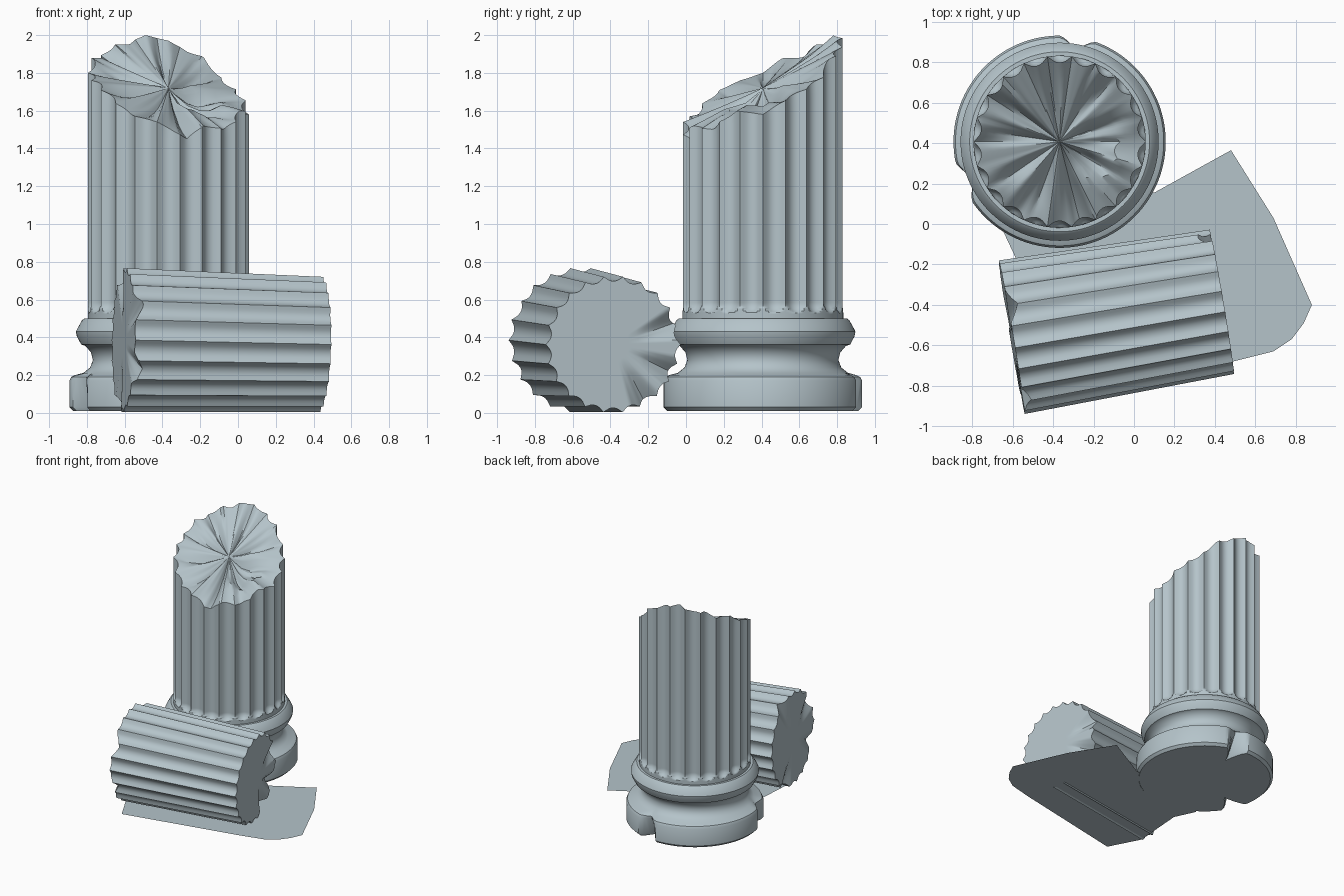
import bpy, bmesh
from math import sin, cos, pi, tau, radians
from mathutils import Vector, Matrix

cube = bpy.data.objects.get("Cube")
if cube:
    bpy.data.objects.remove(cube, do_unlink=True)

stone = bpy.data.materials.new("blue_grey_stone")
stone.use_nodes = True
stone.diffuse_color = (0.46, 0.55, 0.59, 1)
bsdf = stone.node_tree.nodes["Principled BSDF"]
bsdf.inputs["Base Color"].default_value = stone.diffuse_color
bsdf.inputs["Roughness"].default_value = 0.8

FLUTES = 22
STEPS = FLUTES * 8


def finish(name, bm, matrix, angle=35):
    bmesh.ops.recalc_face_normals(bm, faces=bm.faces)
    mesh = bpy.data.meshes.new(name)
    bm.to_mesh(mesh)
    bm.free()
    mesh.materials.append(stone)
    obj = bpy.data.objects.new(name, mesh)
    obj.matrix_world = matrix
    bpy.context.collection.objects.link(obj)
    bpy.ops.object.select_all(action='DESELECT')
    obj.select_set(True)
    bpy.context.view_layer.objects.active = obj
    bpy.ops.object.shade_smooth_by_angle(angle=radians(angle))
    return obj


def skin(name, rings, first, last, matrix):
    """Bridge closed rings of points and fan both ends to a pole."""
    bm = bmesh.new()
    loops = [[bm.verts.new(p) for p in ring] for ring in rings]
    n = len(loops[0])
    for a, b in zip(loops, loops[1:]):
        for i in range(n):
            j = (i + 1) % n
            bm.faces.new((a[i], a[j], b[j], b[i]))
    for pole, ring in ((first, loops[0]), (last, loops[-1])):
        tip = bm.verts.new(pole)
        for i in range(n):
            bm.faces.new((tip, ring[i], ring[(i + 1) % n]))
    return finish(name, bm, matrix)


def wedge(theta, centre, width):
    """1 at the centre angle (degrees), falling straight to 0 at the width."""
    off = (theta - radians(centre) + pi) % tau - pi
    return max(0.0, 1 - abs(off) / radians(width))


def fluted(name, radius, depth, bottom, top, rows, matrix, stop=None):
    """Fluted drum: radius(s), end heights bottom/top(theta, t), optional flute stop height."""
    angles = [tau * i / STEPS for i in range(STEPS)]

    def groove(theta, z):
        x = ((theta * FLUTES / tau) % 1 - 0.5) / 0.44
        y = max(0.0, (stop - z) / 0.055) if stop else 0
        return depth * max(0.0, 1 - x * x - y * y) ** 0.7

    def point(theta, s, t=1.0):
        z = bottom(theta, t) * (1 - s) + top(theta, t) * s
        r = (radius(s) - groove(theta, z)) * t
        return (r * cos(theta), r * sin(theta), z)

    insets = (0.1, 0.25, 0.4, 0.55, 0.7, 0.83, 0.94)
    rings = [[point(a, 0, t) for a in angles] for t in insets]
    rings += [[point(a, s) for a in angles] for s in rows]
    rings += [[point(a, 1, t) for a in angles] for t in reversed(insets)]
    return skin(name, rings, (0, 0, bottom(0, 0)), (0, 0, top(0, 0)), matrix)


# Moulded column base with two chipped wedges in the plinth
column_place = Matrix.Translation((-0.368, 0.407, 0))
PROFILE = [(0.3, 0.01), (0.505, 0.01), (0.525, 0.03), (0.525, 0.17), (0.515, 0.19),
           (0.495, 0.2), (0.45, 0.212), (0.415, 0.24), (0.4, 0.28), (0.41, 0.32),
           (0.44, 0.355), (0.462, 0.362), (0.485, 0.405), (0.49, 0.43), (0.483, 0.445),
           (0.458, 0.49), (0.445, 0.5), (0.3, 0.5)]


def chipped(r, z, theta):
    if z > 0.2 or r < 0.4:
        return r
    chip = wedge(theta, 80, 9) + wedge(theta, 203, 11)
    return r - chip * (0.19 - 0.75 * z)


base_rings = [[(chipped(r, z, a) * cos(a), chipped(r, z, a) * sin(a), z)
               for a in (tau * i / 144 for i in range(144))] for r, z in PROFILE]
skin("column_base", base_rings, (0, 0, 0.01), (0, 0, 0.5), column_place)

# Broken rim heights by angle in degrees, counter-clockwise from +x
RIM = [(0, 1.58), (22, 1.68), (35, 1.72), (50, 1.78), (62, 1.88), (75, 1.91), (90, 1.97),
       (108, 2.0), (122, 1.95), (135, 1.95), (150, 1.88), (165, 1.88), (180, 1.8),
       (205, 1.74), (225, 1.66), (240, 1.58), (262, 1.54), (284, 1.45), (296, 1.52),
       (318, 1.5), (340, 1.6), (360, 1.58)]


def rim(theta):
    deg = (theta * 360 / tau) % 360
    for (a, za), (b, zb) in zip(RIM, RIM[1:]):
        if a <= deg <= b:
            return za + (zb - za) * (deg - a) / (b - a)
    return RIM[0][1]


def broken_top(theta, t):
    z = 1.72 + (rim(theta) - 1.72) * t
    # radial fracture creases, deepest midway to the rim
    crease = sum(wedge(theta, c, 13) for c in (20, 57, 100, 143, 172, 215, 250, 284, 330))
    z -= 0.05 * crease * sin(pi * t)
    # hollow beside the centre
    dx, dy = t * cos(theta) - 0.35, t * sin(theta) + 0.1
    return z - 0.07 * max(0.0, 1 - (dx * dx + dy * dy) / 0.12)


# Standing shaft, its flutes ending in round stops above the base
shaft_rows = [0.004 * i for i in range(26)] + [0.2, 0.4, 0.6, 0.8, 0.94, 1]
fluted("standing_shaft", lambda s: 0.426, 0.034, lambda a, t: 0.5, broken_top,
       shaft_rows, column_place, stop=0.585)

# Fallen drum lying on its side, slightly tapered, with chipped ends
left_end, right_end = Vector((-0.605, -0.56, 0.385)), Vector((0.435, -0.385, 0.362))
axis = right_end - left_end
side = Vector((0, 0, 1)).cross(axis).normalized()
rise = axis.normalized().cross(side)
drum_place = Matrix((side, rise, axis.normalized())).transposed().to_4x4()
drum_place.translation = left_end


def cracks(theta, t, places):
    edge = max(0.0, t - 0.4) / 0.6
    return edge * sum(wedge(theta, c, 14) for c in places)


fluted("fallen_drum", lambda s: 0.385 - 0.023 * s, 0.026,
       lambda a, t: 0.05 * cracks(a, t, (65, 150, 205, 290)),
       lambda a, t: axis.length - 0.07 * cracks(a, t, (18, 335, 300)),
       [0, 0.03, 0.1, 0.3, 0.5, 0.7, 0.9, 0.97, 1], drum_place)

# Thin ground sheet under the drum and column
OUTLINE = [(0.48, 0.365), (0.69, 0.03), (0.88, -0.4), (0.84, -0.49), (0.78, -0.57),
           (0.69, -0.63), (0.49, -0.68), (-0.47, -0.88), (-0.6, -0.63), (-0.57, -0.2),
           (-0.65, -0.03), (-0.4, 0.2), (0.1, 0.155)]
sheet = bmesh.new()
sheet.faces.new([sheet.verts.new((x, y, 0.012)) for x, y in reversed(OUTLINE)])
finish("ground_sheet", sheet, Matrix.Identity(4))
